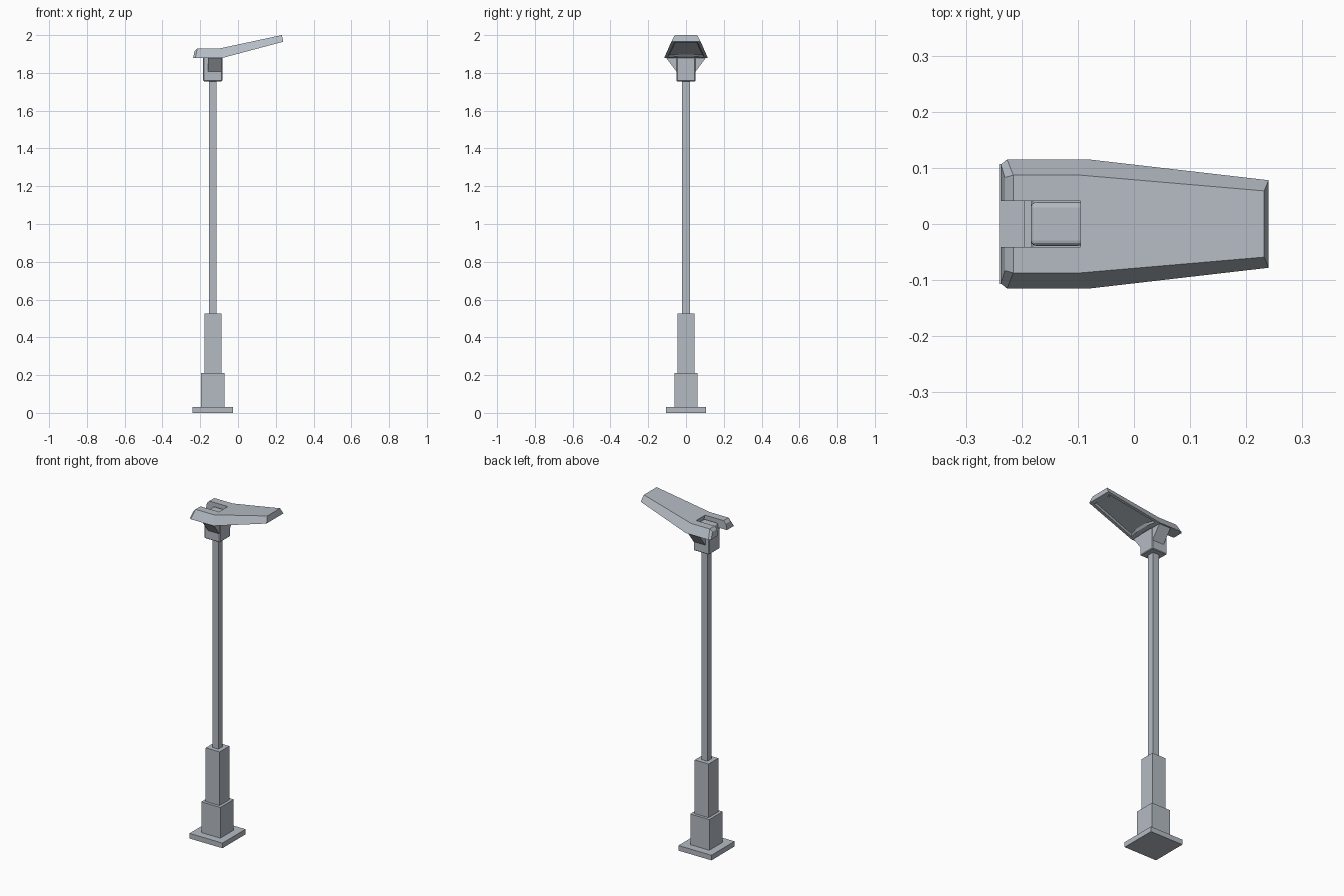
import bpy, bmesh

if "Cube" in bpy.data.objects:
    bpy.data.objects.remove(bpy.data.objects["Cube"])

metal = bpy.data.materials.new("grey_metal")
metal.diffuse_color = (0.46, 0.50, 0.55, 1)
metal.use_nodes = True
metal.node_tree.nodes["Principled BSDF"].inputs["Base Color"].default_value = metal.diffuse_color
CX = -0.133  # pole axis


def finish(name, bm):
    bmesh.ops.recalc_face_normals(bm, faces=bm.faces[:])
    me = bpy.data.meshes.new(name)
    bm.to_mesh(me)
    bm.free()
    me.materials.append(metal)
    ob = bpy.data.objects.new(name, me)
    bpy.context.collection.objects.link(ob)
    return ob


def box(name, x0, x1, half_y, z0, z1, bevel=0, segments=1):
    bm = bmesh.new()
    bmesh.ops.create_cube(bm, size=1)
    for v in bm.verts:
        v.co = ((x0 + x1) / 2 + v.co.x * (x1 - x0), v.co.y * 2 * half_y,
                (z0 + z1) / 2 + v.co.z * (z1 - z0))
    if bevel:
        bmesh.ops.bevel(bm, geom=bm.edges[:], offset=bevel, segments=segments,
                        affect='EDGES', profile=0.5)
    return finish(name, bm)


# stepped square post
for name, half, z0, z1 in (("base_plate", 0.107, 0, 0.03),
                           ("lower_sleeve", 0.062, 0.03, 0.21),
                           ("upper_sleeve", 0.045, 0.21, 0.525),
                           ("pole", 0.02, 0.525, 1.76)):
    box(name, CX - half, CX + half, half, z0, z1)

# socket under the lamp, and its rounded top seen through the slot
box("socket", -0.184, -0.083, 0.05, 1.755, 1.885, 0.004)
box("socket_top", -0.184, -0.09, 0.039, 1.86, 1.91, 0.01, 3)

# sloped side brackets
for name, s in (("front_bracket", -1), ("back_bracket", 1)):
    bm = bmesh.new()
    ends = [[bm.verts.new((x, s * y, z)) for y, z in
             ((0.049, 1.805), (0.049, 1.882), (0.107, 1.882))]
            for x in (-0.16, -0.085)]
    for e in ends:
        bm.faces.new(e)
    for i in range(3):
        j = (i + 1) % 3
        bm.faces.new((ends[0][i], ends[0][j], ends[1][j], ends[1][i]))
    finish(name, bm)

# lamp head: lofted stations (top x, z, half width, bottom x, z, half width)
stations = [(-0.230, 1.915, 0.083, -0.237, 1.88, 0.106),
            (-0.215, 1.930, 0.087, -0.226, 1.88, 0.115),
            (-0.095, 1.930, 0.087, -0.080, 1.88, 0.115),
            (0.232, 2.000, 0.059, 0.240, 1.965, 0.078)]
SLOT = 0.041
bm = bmesh.new()
top, bot = [], []
for tx, tz, tw, bx, bz, bw in stations:
    top.append([bm.verts.new((tx, y, tz)) for y in (-tw, -SLOT, SLOT, tw)])
    bot.append([bm.verts.new((bx, y, bz)) for y in (-bw, -SLOT, SLOT, bw)])
panel = []
for i in range(3):
    slot = i < 2
    for k in range(3):
        if slot and k == 1:
            continue
        bm.faces.new((top[i][k], top[i + 1][k], top[i + 1][k + 1], top[i][k + 1]))
        f = bm.faces.new((bot[i][k], bot[i][k + 1], bot[i + 1][k + 1], bot[i + 1][k]))
        if not slot:
            panel.append(f)
    for k in ((0, 1, 2, 3) if slot else (0, 3)):  # outer sides and slot walls
        bm.faces.new((top[i][k], bot[i][k], bot[i + 1][k], top[i + 1][k]))
for i, cols in ((0, (0, 2)), (2, (1,)), (3, (0, 1, 2))):  # end caps, slot end
    for k in cols:
        bm.faces.new((top[i][k], top[i][k + 1], bot[i][k + 1], bot[i][k]))
bmesh.ops.recalc_face_normals(bm, faces=bm.faces[:])
# recessed light panel on the underside
bmesh.ops.inset_region(bm, faces=panel, thickness=0.025)
bmesh.ops.inset_region(bm, faces=panel, thickness=0.012, depth=-0.008)
finish("lamp_head", bm)
